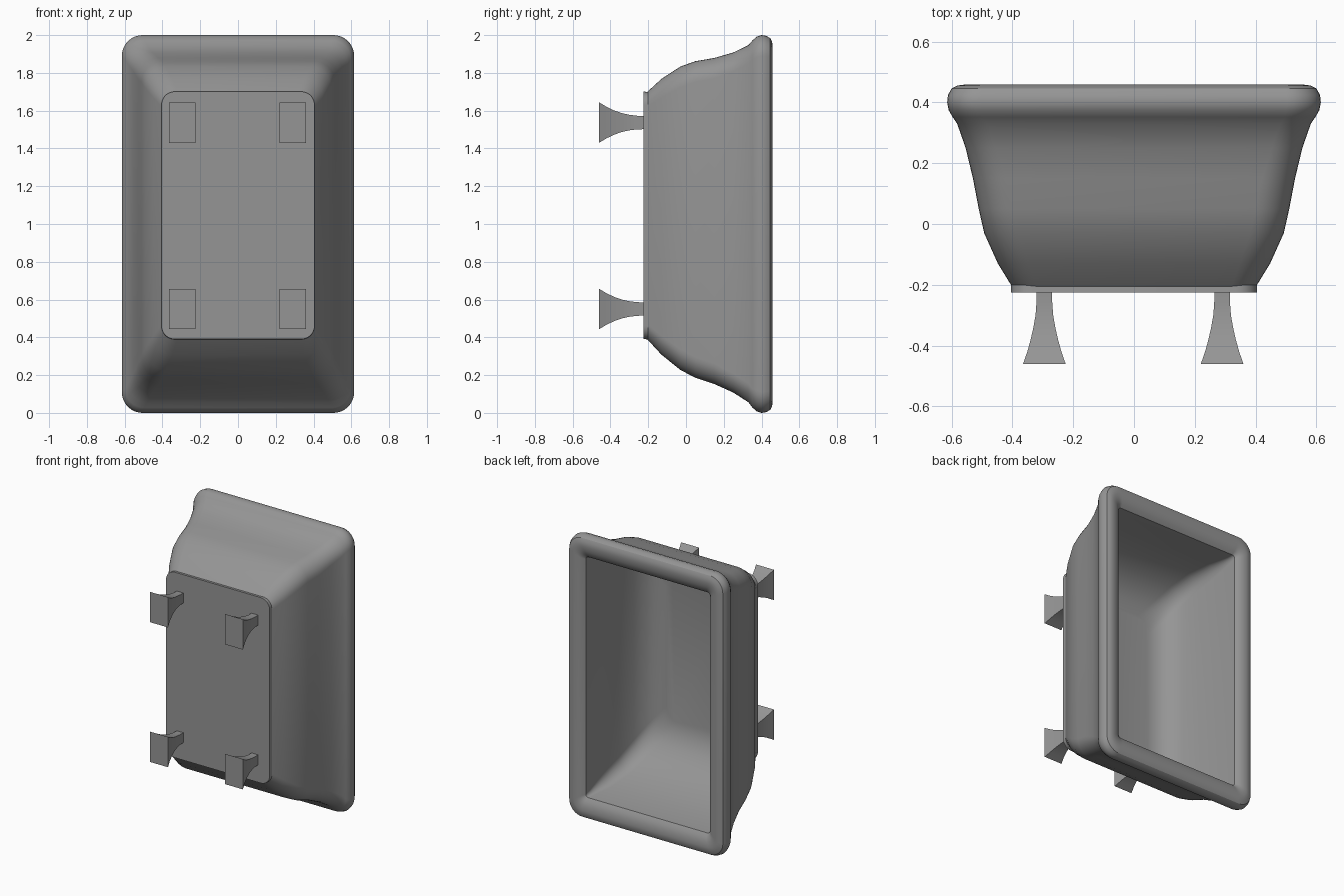
import bpy
import bmesh
from math import cos, sin, pi, radians

default_cube = bpy.data.objects.get("Cube")
if default_cube:
    bpy.data.objects.remove(default_cube, do_unlink=True)

# Single grey enamel colour
enamel = bpy.data.materials.new("grey enamel")
enamel.use_nodes = True
enamel_colour = (0.3, 0.3, 0.3, 1)
enamel.diffuse_color = enamel_colour
enamel.node_tree.nodes["Principled BSDF"].inputs["Base Color"].default_value = enamel_colour


def rounded_ring(bm, y, half_x, half_z, radius, centre_x, centre_z, steps):
    """Rounded rectangle of vertices lying across the y axis."""
    ring = []
    corners = ((1, 1), (-1, 1), (-1, -1), (1, -1))
    for quarter, (sx, sz) in enumerate(corners):
        for step in range(steps + 1):
            angle = (quarter + step / max(steps, 1)) * pi / 2
            x = centre_x + sx * (half_x - radius) + radius * cos(angle)
            z = centre_z + sz * (half_z - radius) + radius * sin(angle)
            ring.append(bm.verts.new((x, y, z)))
    return ring


def loft(name, sections, steps, centre):
    """Skin a list of (y, half_x, half_z, radius) sections and cap both ends."""
    bm = bmesh.new()
    rings = []
    for y, half_x, half_z, radius in sections:
        cx, cz = centre(y)
        rings.append(rounded_ring(bm, y, half_x, half_z, radius, cx, cz, steps))
    count = len(rings[0])
    for a, b in zip(rings, rings[1:]):
        for i in range(count):
            j = (i + 1) % count
            bm.faces.new((a[i], a[j], b[j], b[i]))
    bm.faces.new(rings[0])
    bm.faces.new(rings[-1])
    bmesh.ops.recalc_face_normals(bm, faces=bm.faces)
    mesh = bpy.data.meshes.new(name)
    bm.to_mesh(mesh)
    bm.free()
    obj = bpy.data.objects.new(name, mesh)
    bpy.context.collection.objects.link(obj)
    mesh.materials.append(enamel)
    bpy.ops.object.select_all(action="DESELECT")
    obj.select_set(True)
    bpy.context.view_layer.objects.active = obj
    bpy.ops.object.shade_smooth_by_angle(angle=radians(32))
    return obj


# Tub shell: up the outside, over the rolled rim, down the inside to the floor
outside = [
    (-.205, .402, .655, .08), (-.13, .448, .73, .1), (-.03, .493, .803, .11),
    (.05, .511, .838, .11), (.15, .53, .863, .11), (.25, .554, .9, .1),
    (.33, .582, .945, .1),
]
rim = [
    (.352, .597, .972, .1), (.375, .61, .992, .11), (.4, .615, 1, .11),
    (.425, .612, .996, .11), (.446, .6, .984, .1), (.456, .58, .965, .09),
    (.459, .555, .935, .07), (.453, .525, .9, .05), (.442, .503, .872, .035),
    (.425, .485, .85, .02),
]
inside = [
    (.38, .483, .845, .03), (.25, .475, .83, .07), (.1, .455, .795, .09),
    (-.03, .428, .735, .1), (-.11, .385, .66, .1), (-.15, .335, .595, .1),
    (-.17, .27, .52, .1),
]


def tub_centre(y):
    # The base sits slightly off the middle of the rim
    return 0, 1 + max(0, .35 - y) * .08


loft("tub_shell", outside + rim + inside, 8, tub_centre)

# Base plate under the tub
base = [(-.225, .405, .655, .07), (-.2, .405, .655, .07)]
loft("base_plate", base, 8, tub_centre)

# Four flared square feet
foot = [
    (-.46, .07, .107, 0), (-.42, .056, .083, 0), (-.38, .045, .064, 0),
    (-.34, .036, .05, 0), (-.3, .029, .041, 0), (-.26, .026, .036, 0),
    (-.215, .025, .035, 0),
]
for side, x in (("right", -.295), ("left", .29)):
    for level, z in (("lower", .55), ("upper", 1.537)):
        loft(f"{level}_{side}_foot", foot, 0, lambda y, x=x, z=z: (x, z))
